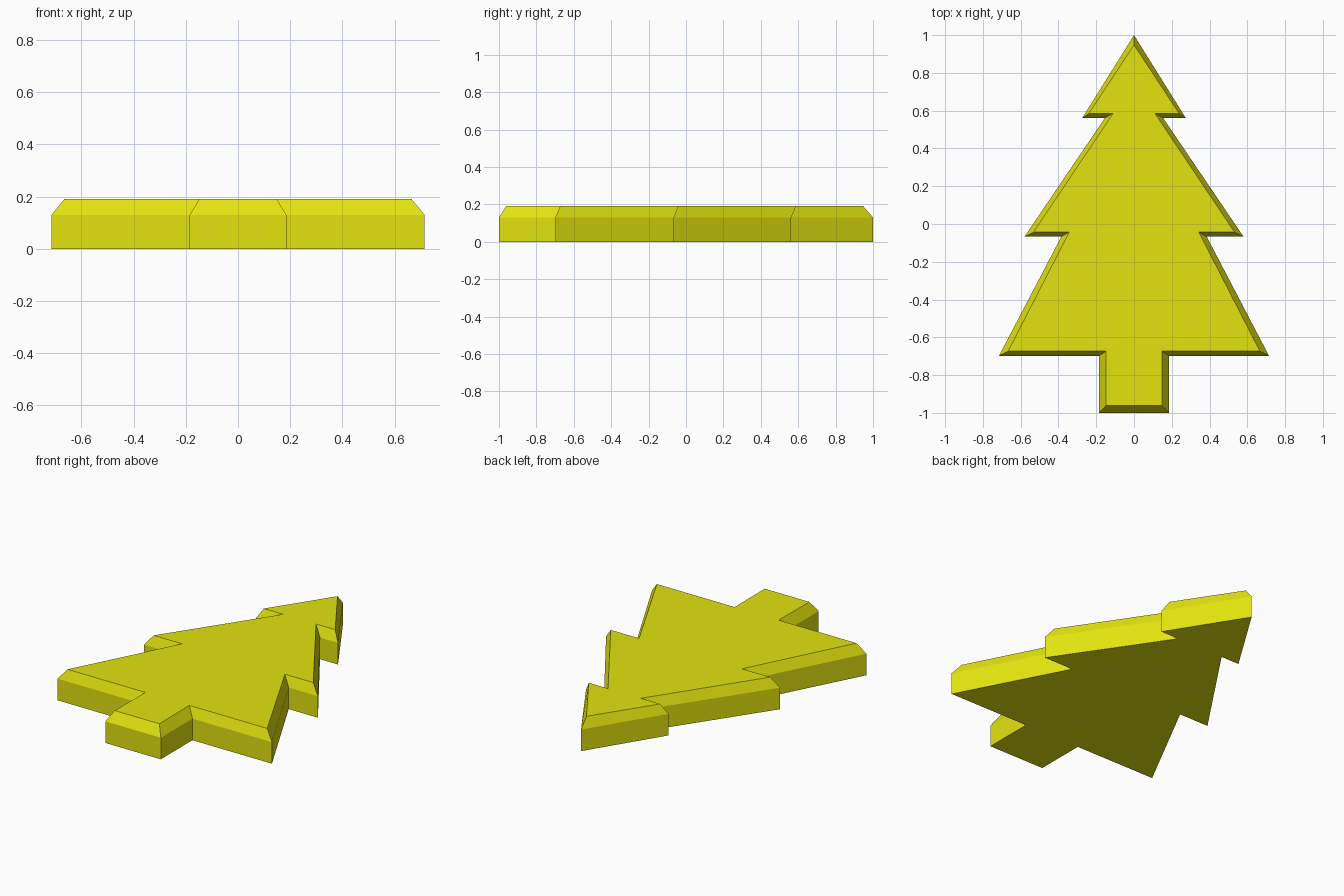
import bpy, bmesh

if "Cube" in bpy.data.objects:
    bpy.data.objects.remove(bpy.data.objects["Cube"])

# Right half of the outline, from the tip down to the trunk
OUTER = [(0, 1), (0.275, 0.56), (0.155, 0.56), (0.58, -0.067), (0.385, -0.067),
         (0.715, -0.698), (0.185, -0.698), (0.185, -1)]
# Matching half outline of the flat top, inside the bevel
INNER = [(0, 0.948), (0.238, 0.586), (0.11, 0.586), (0.532, -0.043), (0.343, -0.043),
         (0.666, -0.673), (0.147, -0.673), (0.149, -0.962)]


def ring(bm, half, z):
    """Mirror a half outline across x = 0 and make its vertices."""
    outline = half + [(-x, y) for x, y in reversed(half[1:])]
    return [bm.verts.new((x, y, z)) for x, y in outline]


# Tree slab: straight walls, bevelled rim, flat top and bottom
bm = bmesh.new()
rings = [ring(bm, OUTER, 0), ring(bm, OUTER, 0.13), ring(bm, INNER, 0.19)]
count = len(rings[0])
for low, high in zip(rings, rings[1:]):
    for i in range(count):
        j = (i + 1) % count
        bm.faces.new((low[i], low[j], high[j], high[i]))
bm.faces.new(rings[0])
bm.faces.new(rings[-1])
bmesh.ops.recalc_face_normals(bm, faces=bm.faces)

mesh = bpy.data.meshes.new("tree_slab")
bm.to_mesh(mesh)
bm.free()
tree = bpy.data.objects.new("tree_slab", mesh)
bpy.context.collection.objects.link(tree)

# Yellow colour
yellow = bpy.data.materials.new("yellow")
yellow.diffuse_color = (0.77, 0.77, 0.005, 1)
yellow.use_nodes = True
yellow.node_tree.nodes["Principled BSDF"].inputs["Base Color"].default_value = yellow.diffuse_color
mesh.materials.append(yellow)
